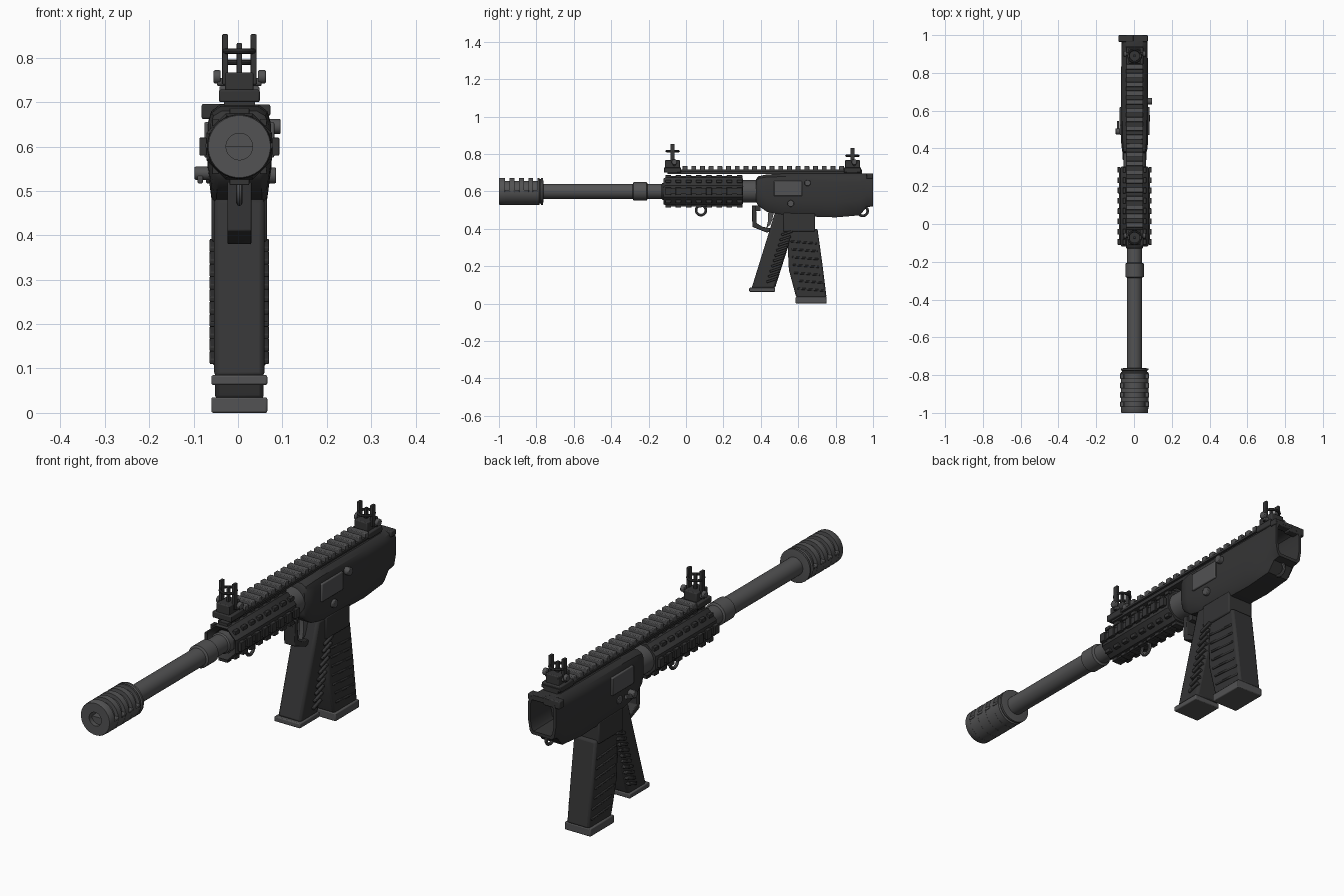
import bpy, bmesh, math
from mathutils import Vector, Matrix

if "Cube" in bpy.data.objects:
    bpy.data.objects.remove(bpy.data.objects["Cube"])

CX, BZ = 0.003, 0.6          # centre plane and bore height


def material(name, v):
    m = bpy.data.materials.new(name)
    m.diffuse_color = (v, v, v * 1.02, 1)
    m.use_nodes = True
    m.node_tree.nodes["Principled BSDF"].inputs["Base Color"].default_value = m.diffuse_color
    return m


DARK, METAL = material("dark_polymer", 0.035), material("grey_metal", 0.085)


def finish(name, bm, mat, bevel=0):
    bmesh.ops.recalc_face_normals(bm, faces=bm.faces)
    me = bpy.data.meshes.new(name)
    bm.to_mesh(me)
    bm.free()
    me.materials.append(mat)
    ob = bpy.data.objects.new(name, me)
    bpy.context.collection.objects.link(ob)
    if bevel:
        b = ob.modifiers.new("bevel", 'BEVEL')
        b.width, b.segments, b.limit_method = bevel, 2, 'ANGLE'
    return ob


def boxes(name, items, mat=DARK, bevel=0):
    """items: (centre, size, optional tilt about x)"""
    bm = bmesh.new()
    for c, s, *t in items:
        m = (Matrix.Translation((c[0] + CX, c[1], c[2])) @ Matrix.Rotation(t[0] if t else 0, 4, 'X')
             @ Matrix.Diagonal((*s, 1)))
        bmesh.ops.create_cube(bm, size=1, matrix=m)
    return finish(name, bm, mat, bevel)


def loft(name, sections, mat=DARK, bevel=0):
    bm = bmesh.new()
    rings = [[bm.verts.new((p[0] + CX, p[1], p[2])) for p in s] for s in sections]
    for a, b in zip(rings, rings[1:]):
        for i in range(len(a)):
            j = (i + 1) % len(a)
            bm.faces.new((a[i], a[j], b[j], b[i]))
    bm.faces.new(rings[0])
    bm.faces.new(rings[-1])
    return finish(name, bm, mat, bevel)


def prism(name, yz, hw, mat=DARK, bevel=0):
    return loft(name, [[(x, y, z) for y, z in yz] for x in (-hw, hw)], mat, bevel)


def lathe(name, prof, mat=METAL, n=32, closed=False):
    """prof: (radius, y) spun about the bore axis"""
    bm = bmesh.new()
    rings = []
    for r, y in prof:
        ang = [(i + 0.5) * 2 * math.pi / n for i in range(n)]
        rings.append([bm.verts.new((CX + r * math.cos(a), y, BZ + r * math.sin(a))) for a in ang])
    pairs = list(zip(rings, rings[1:] + rings[:1]))
    for a, b in pairs if closed else pairs[:-1]:
        for i in range(n):
            j = (i + 1) % n
            bm.faces.new((a[i], a[j], b[j], b[i]))
    if not closed:
        bm.faces.new(rings[0])
        bm.faces.new(rings[-1])
    return finish(name, bm, mat)


def pin(name, x0, x1, y, z, r, mat=METAL):
    bm = bmesh.new()
    m = Matrix.Translation(((x0 + x1) / 2 + CX, y, z)) @ Matrix.Rotation(math.pi / 2, 4, 'Y')
    bmesh.ops.create_cone(bm, cap_ends=True, segments=20, radius1=r, radius2=r, depth=abs(x1 - x0), matrix=m)
    return finish(name, bm, mat, 0.003)


def ring(name, loc, major, minor, rot=(0, 0, 0), mat=METAL):
    bpy.ops.mesh.primitive_torus_add(major_segments=28, minor_segments=8, major_radius=major,
                                     minor_radius=minor, location=(loc[0] + CX, loc[1], loc[2]), rotation=rot)
    ob = bpy.context.object
    ob.name = name
    ob.data.materials.append(mat)


# Muzzle brake: grooved core with the grooves filled on the lower half
prof = [(0.03, -0.95), (0.03, -1), (0.07, -1), (0.072, -0.997)]
for y in (-0.955, -0.905, -0.855, -0.805):
    prof += [(0.073, y - 0.012), (0.056, y - 0.012), (0.056, y + 0.012), (0.073, y + 0.012)]
prof += [(0.073, -0.785), (0.066, -0.782), (0.066, -0.777), (0.073, -0.774), (0.073, -0.765), (0.05, -0.762)]
lathe("muzzle_brake", prof)
half = [(math.pi + math.pi * i / 16) for i in range(17)]
loft("muzzle_brake_underside", [[(0.0725 * math.cos(a), y, BZ + 0.0725 * math.sin(a)) for a in half]
                                for y in (-0.98, -0.79)], METAL)
boxes("brake_slot_lips", [((s * 0.066, y, 0.602), (0.02, 0.03, 0.012)) for s in (-1, 1)
                          for y in (-0.955, -0.905, -0.855, -0.805)], METAL, 0.003)

# Barrel, collar and rear barrel tube
lathe("barrel", [(0.04, -0.765), (0.04, -0.285), (0.049, -0.28), (0.049, -0.21), (0.04, -0.205), (0.04, -0.13),
                 (0.046, -0.125), (0.046, 0.3), (0.06, 0.302), (0.06, 0.42)])

# Octagonal handguard with toothed rails on four sides
lathe("handguard", [(0.052, -0.10), (0.074, -0.12), (0.08, -0.11), (0.08, 0.295), (0.074, 0.305), (0.052, 0.305)],
      DARK, 8, True)
teeth = []
for i in range(8):
    y = -0.095 + i * 0.0545
    teeth += [((s * 0.082, y, BZ), (0.016, 0.03, 0.04)) for s in (-1, 1)]
    teeth += [((0, y, BZ + s * 0.079), (0.045, 0.03, 0.015)) for s in (-1, 1)]
    teeth += [((s * 0.054, y, BZ + t * 0.054), (0.016, 0.03, 0.016)) for s in (-1, 1) for t in (-1, 1)]
boxes("handguard_rail_teeth", teeth, DARK, 0.002)
boxes("handguard_rail_bases", [((s * 0.076, 0.095, BZ), (0.012, 0.4, 0.028)) for s in (-1, 1)]
      + [((0, 0.095, BZ + s * 0.075), (0.034, 0.4, 0.014)) for s in (-1, 1)])


# Receiver: lofted shell with an open recess at the back
def section(y, zb, zt, w, k=1.0):
    h = zt - zb
    pts = [(0.6, 1), (0.88, 0.93), (1, 0.8), (1, 0.35), (0.88, 0.08), (0.72, 0)]
    pts += [(-x, f) for x, f in reversed(pts)]
    return [(x * w * k, y, zb + h * (0.5 + (f - 0.5) * k)) for x, f in pts]


loft("receiver", [section(0.375, 0.545, 0.665, 0.058), section(0.385, 0.525, 0.68, 0.066),
                  section(0.43, 0.492, 0.69, 0.071), section(0.52, 0.47, 0.695, 0.072),
                  section(0.8, 0.461, 0.695, 0.071), section(0.93, 0.472, 0.695, 0.069),
                  section(0.965, 0.515, 0.695, 0.068), section(1.0, 0.52, 0.693, 0.068),
                  section(1.0, 0.52, 0.693, 0.068, 0.84), section(0.86, 0.52, 0.693, 0.068, 0.8)])
boxes("rear_latch", [((-0.045, 0.982, 0.679), (0.08, 0.035, 0.034)), ((0.03, 0.982, 0.682), (0.08, 0.035, 0.026))],
      DARK, 0.004)
boxes("ejection_ports", [((s * 0.07, 0.545, 0.615), (0.018, 0.15, 0.08)) for s in (-1, 1)], METAL, 0.004)
pin("upper_pin", 0.06, 0.093, 0.65, 0.645, 0.017)
pin("lower_pin", -0.075, 0.083, 0.56, 0.535, 0.018)
pin("selector_pin", -0.101, -0.05, 0.49, 0.54, 0.015)
boxes("selector_lever", [((-0.088, 0.51, 0.535), (0.012, 0.07, 0.018), 0.3)], METAL, 0.003)

# Top rail and cross teeth
boxes("top_rail", [((0, 0.42, 0.702), (0.07, 1.04, 0.02)), ((0, 0.42, 0.712), (0.09, 1.04, 0.01))])
boxes("top_rail_teeth", [((0, -0.005 + i * 0.0465, 0.725), (0.09, 0.026, 0.022)) for i in range(19)], METAL, 0.003)


# Front and rear sights
def sight(name, y, top, zr):
    boxes(name + "_base", [((0, y, 0.714), (0.092, 0.092, 0.028)), ((0, y, 0.742), (0.064, 0.08, 0.05))],
          DARK, 0.004)
    boxes(name + "_posts", [((s * 0.032, y, (top + 0.74) / 2), (0.013, 0.022, top - 0.74)) for s in (-1, 1)]
          + [((0, y, (top + 0.72) / 2), (0.012, 0.014, top - 0.76))], DARK, 0.002)
    ring(name + "_ring", (0, y, zr), 0.033, 0.006, mat=DARK)
    pin(name + "_cross_pin", -0.05, 0.05, y + 0.01, 0.745, 0.009)
    pin(name + "_knob_right", 0.042, 0.06, y + 0.01, 0.757, 0.015)
    pin(name + "_knob_left", -0.058, -0.042, y + 0.01, 0.757, 0.015)


sight("front_sight", -0.072, 0.853, 0.815)
sight("rear_sight", 0.89, 0.833, 0.79)

# Sling rings
for n, y, z in (("front", 0.08, 0.499), ("rear", 0.945, 0.495)):
    ring(n + "_sling_ring", (0, y, z), 0.026, 0.007, (0, math.pi / 2, 0))

# Trigger and guard
prism("trigger_guard", [(0.352, 0.52), (0.375, 0.52), (0.377, 0.43), (0.41, 0.41), (0.46, 0.402), (0.46, 0.385),
                        (0.43, 0.38), (0.4, 0.392), (0.355, 0.41)], 0.027, DARK, 0.003)
boxes("guard_bracket", [((0, 0.375, 0.51), (0.03, 0.045, 0.03))])
prism("trigger", [(0.44, 0.49), (0.47, 0.49), (0.462, 0.45), (0.45, 0.42), (0.43, 0.405), (0.438, 0.44)], 0.01, METAL)

# Front grip with side ribs and foot
boxes("grip_housing", [((0, 0.605, 0.435), (0.125, 0.17, 0.1))], DARK, 0.006)
prism("front_grip", [(0.475, 0.485), (0.58, 0.485), (0.572, 0.385), (0.475, 0.08), (0.35, 0.08), (0.44, 0.37)],
      0.057, DARK, 0.012)
boxes("front_grip_ribs", [((0, 0.447 + 0.316 * (z - 0.085), z), (0.134, 0.062, 0.013), 0.32)
                          for z in (0.125 + 0.028 * i for i in range(10))], DARK, 0.003)
prism("front_grip_foot", [(0.338, 0.063), (0.477, 0.063), (0.477, 0.085), (0.338, 0.085)], 0.063, METAL, 0.004)

# Rear magazine with sloped ribs and foot
prism("magazine", [(0.55, 0.4), (0.703, 0.4), (0.728, 0.22), (0.752, 0.03), (0.59, 0.03), (0.55, 0.18), (0.545, 0.28)],
      0.055, DARK, 0.01)
boxes("magazine_ribs", [((0, 0.642 - (z - 0.2) * 0.1 + (0.012 if z < 0.12 else 0), z), (0.118, 0.14, 0.01), -0.08)
                        for z in (0.075 + 0.042 * i for i in range(7))], DARK, 0.003)
prism("magazine_foot", [(0.586, 0), (0.752, 0), (0.752, 0.035), (0.586, 0.035)], 0.063, METAL, 0.004)

# Smooth shading with sharp edges kept
bpy.ops.object.select_all(action='SELECT')
bpy.context.view_layer.objects.active = bpy.data.objects["receiver"]
bpy.ops.object.shade_smooth_by_angle(angle=math.radians(35))
